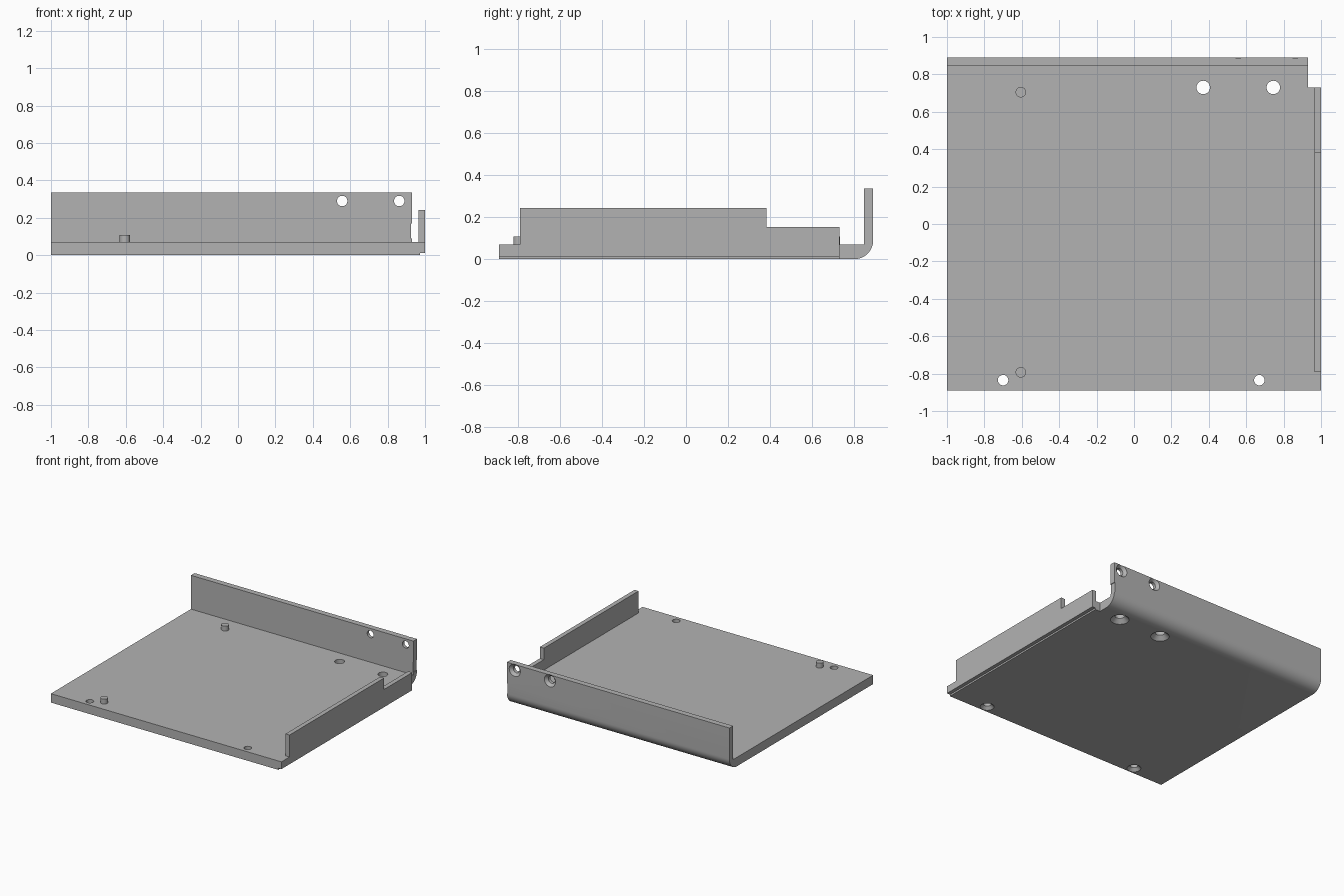
import bpy, bmesh, math
from mathutils import Matrix, Vector

cube = bpy.data.objects.get("Cube")
if cube:
    bpy.data.objects.remove(cube, do_unlink=True)

grey = bpy.data.materials.new("plain grey")
grey.use_nodes = True
grey.diffuse_color = (0.45, 0.45, 0.45, 1)
grey.node_tree.nodes["Principled BSDF"].inputs["Base Color"].default_value = (0.45, 0.45, 0.45, 1)

BACK, TOP, WALL_TOP, SHEET = 0.89, 0.07, 0.335, 0.045


def finish(name, bm):
    bmesh.ops.recalc_face_normals(bm, faces=bm.faces)
    mesh = bpy.data.meshes.new(name)
    bm.to_mesh(mesh)
    bm.free()
    mesh.materials.append(grey)
    obj = bpy.data.objects.new(name, mesh)
    bpy.context.collection.objects.link(obj)
    return obj


def extrude_x(name, profile, x0, x1):
    """Extrude a (y, z) outline from x0 to x1."""
    bm = bmesh.new()
    face = bm.faces.new([bm.verts.new((x0, y, z)) for y, z in profile])
    moved = bmesh.ops.extrude_face_region(bm, geom=[face])["geom"]
    verts = [v for v in moved if isinstance(v, bmesh.types.BMVert)]
    bmesh.ops.translate(bm, verts=verts, vec=(x1 - x0, 0, 0))
    return finish(name, bm)


def box(name, x0, x1, y0, y1, z0, z1):
    return extrude_x(name, [(y0, z0), (y1, z0), (y1, z1), (y0, z1)], x0, x1)


def lathe(name, rings, matrix, sides=32):
    """Stack circles of (radius, height) into a closed solid."""
    bm = bmesh.new()
    loops = []
    for r, h in rings:
        angles = [2 * math.pi * i / sides for i in range(sides)]
        loops.append([bm.verts.new((r * math.cos(a), r * math.sin(a), h)) for a in angles])
    for a, b in zip(loops, loops[1:]):
        for i in range(sides):
            j = (i + 1) % sides
            bm.faces.new((a[i], a[j], b[j], b[i]))
    bm.faces.new(loops[0])
    bm.faces.new(loops[-1])
    bm.transform(matrix)
    return finish(name, bm)


def cut(target, cutter):
    cutter.hide_render = True
    mod = target.modifiers.new("cut", "BOOLEAN")
    mod.operation = "DIFFERENCE"
    mod.solver = "EXACT"
    mod.object = cutter
    bpy.context.view_layer.objects.active = target
    bpy.ops.object.modifier_apply(modifier=mod.name)
    bpy.data.objects.remove(cutter, do_unlink=True)


def countersunk(r, rim, matrix):
    # starts just outside the surface, narrows at 45 degrees, then runs straight
    e = 0.01
    return lathe("hole_cutter", [(rim + e, -e), (r, rim - r), (r, 0.12)], matrix)


def smooth(obj):
    bpy.ops.object.select_all(action="DESELECT")
    obj.select_set(True)
    bpy.context.view_layer.objects.active = obj
    bpy.ops.object.shade_smooth_by_angle(angle=math.radians(30))


# Base plate and back wall, bent with a rounded outer corner
R = 0.09
profile = [(-BACK, 0)]
for i in range(13):
    a = math.pi / 2 * i / 12
    profile.append((BACK - R + R * math.sin(a), R - R * math.cos(a)))
profile += [(BACK, WALL_TOP), (BACK - SHEET, WALL_TOP), (BACK - SHEET, TOP), (-BACK, TOP)]
tray = extrude_x("base_and_back_wall", profile, -1, 1)

# Corner notch, edge relief and stepped lower edge
cut(tray, box("notch", 0.93, 1.1, 0.73, 1, -0.1, 0.5))
cut(tray, box("relief", 0.925, 1.1, 0.8, 1, 0.09, 0.17))
cut(tray, box("step", 0.972, 1.1, -1, 1, -0.1, 0.013))

# Countersunk holes through the base
for x, y, r, rim in [(0.37, 0.73, 0.036, 0.067), (0.745, 0.73, 0.036, 0.067),
                     (-0.7, -0.835, 0.028, 0.05), (0.67, -0.835, 0.028, 0.05)]:
    cut(tray, countersunk(r, rim, Matrix.Translation((x, y, 0))))

# Countersunk holes through the back wall
for x in (0.557, 0.862):
    place = Matrix.Translation((x, BACK, 0.29)) @ Matrix.Rotation(math.pi / 2, 4, "X")
    cut(tray, countersunk(0.028, 0.0485, place))
smooth(tray)

# Stepped side wall
extrude_x("side_wall", [(-0.79, TOP), (0.73, TOP), (0.73, 0.152), (0.382, 0.152),
                        (0.382, 0.242), (-0.79, 0.242)], 0.965, 1)

# Locating pegs
for name, y in (("front_peg", -0.793), ("back_peg", 0.705)):
    smooth(lathe(name, [(0.028, TOP), (0.028, 0.108)], Matrix.Translation((-0.605, y, 0))))
